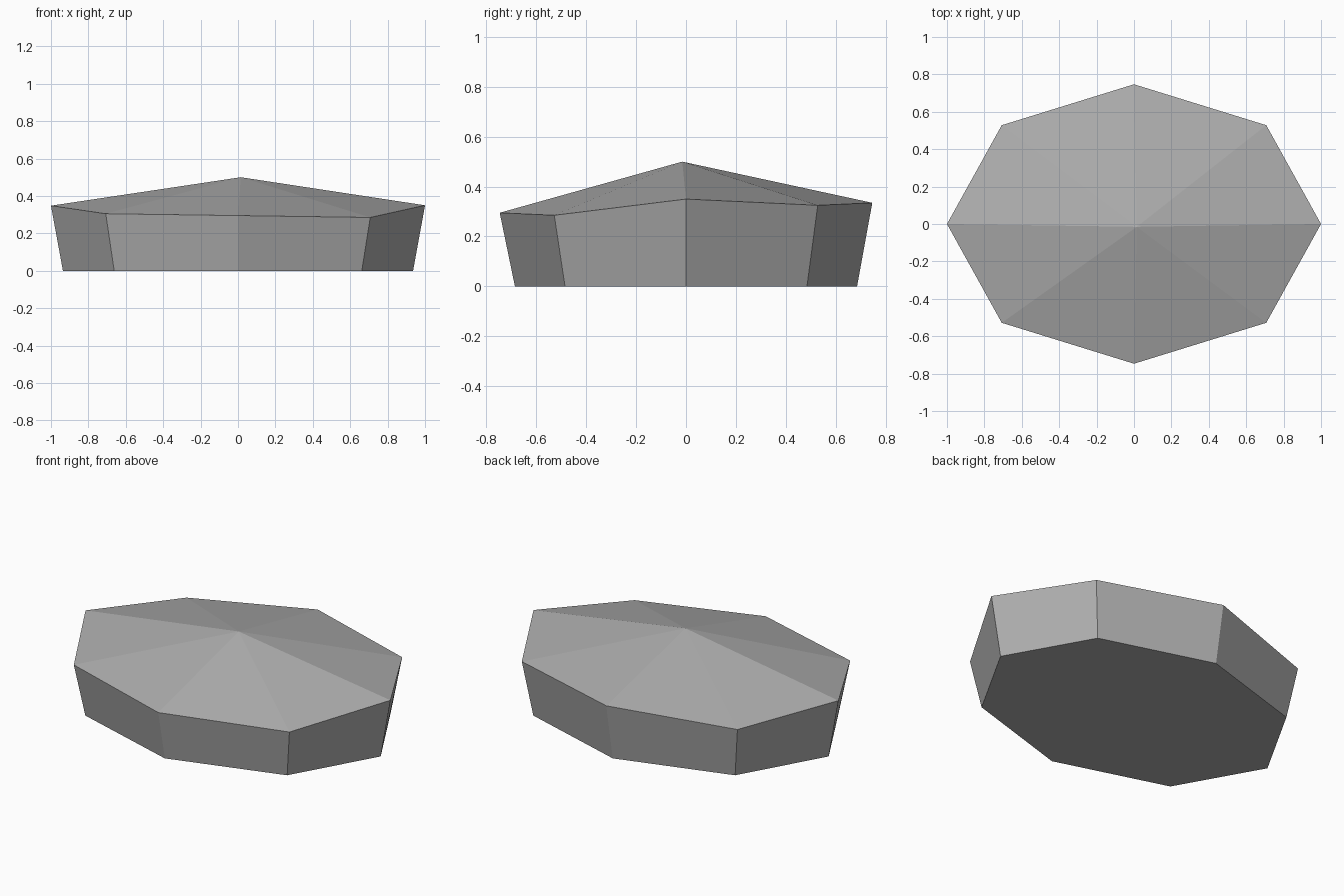
import bpy
import bmesh
from math import cos, sin, pi

# Remove the default object
cube = bpy.data.objects.get("Cube")
if cube:
    bpy.data.objects.remove(cube, do_unlink=True)

# Plain grey stone
stone = bpy.data.materials.new("stone_grey")
stone.use_nodes = True
grey = (0.42, 0.42, 0.42, 1)
stone.diffuse_color = grey
bsdf = next(n for n in stone.node_tree.nodes if n.type == "BSDF_PRINCIPLED")
bsdf.inputs["Base Color"].default_value = grey

# Uneven rim heights, counter-clockwise from +x
rim_heights = [0.35, 0.325, 0.335, 0.30, 0.348, 0.305, 0.295, 0.285]
sides = len(rim_heights)


def ring(bm, rx, ry, heights):
    """Oval ring of vertices, one for each height."""
    return [bm.verts.new((rx * cos(2 * pi * i / sides),
                          ry * sin(2 * pi * i / sides), z))
            for i, z in enumerate(heights)]


bm = bmesh.new()
base = ring(bm, 0.936, 0.686, [0] * sides)
rim = ring(bm, 1.0, 0.747, rim_heights)
peak = bm.verts.new((0.015, -0.015, 0.5))

# Underside, flared walls and peaked top
bm.faces.new(base[::-1])
for i in range(sides):
    j = (i + 1) % sides
    bm.faces.new((base[i], base[j], rim[j], rim[i]))
    bm.faces.new((rim[i], rim[j], peak))
bmesh.ops.recalc_face_normals(bm, faces=bm.faces)

mesh = bpy.data.meshes.new("flat_stone")
bm.to_mesh(mesh)
bm.free()
mesh.materials.append(stone)
bpy.context.collection.objects.link(bpy.data.objects.new("flat_stone", mesh))
